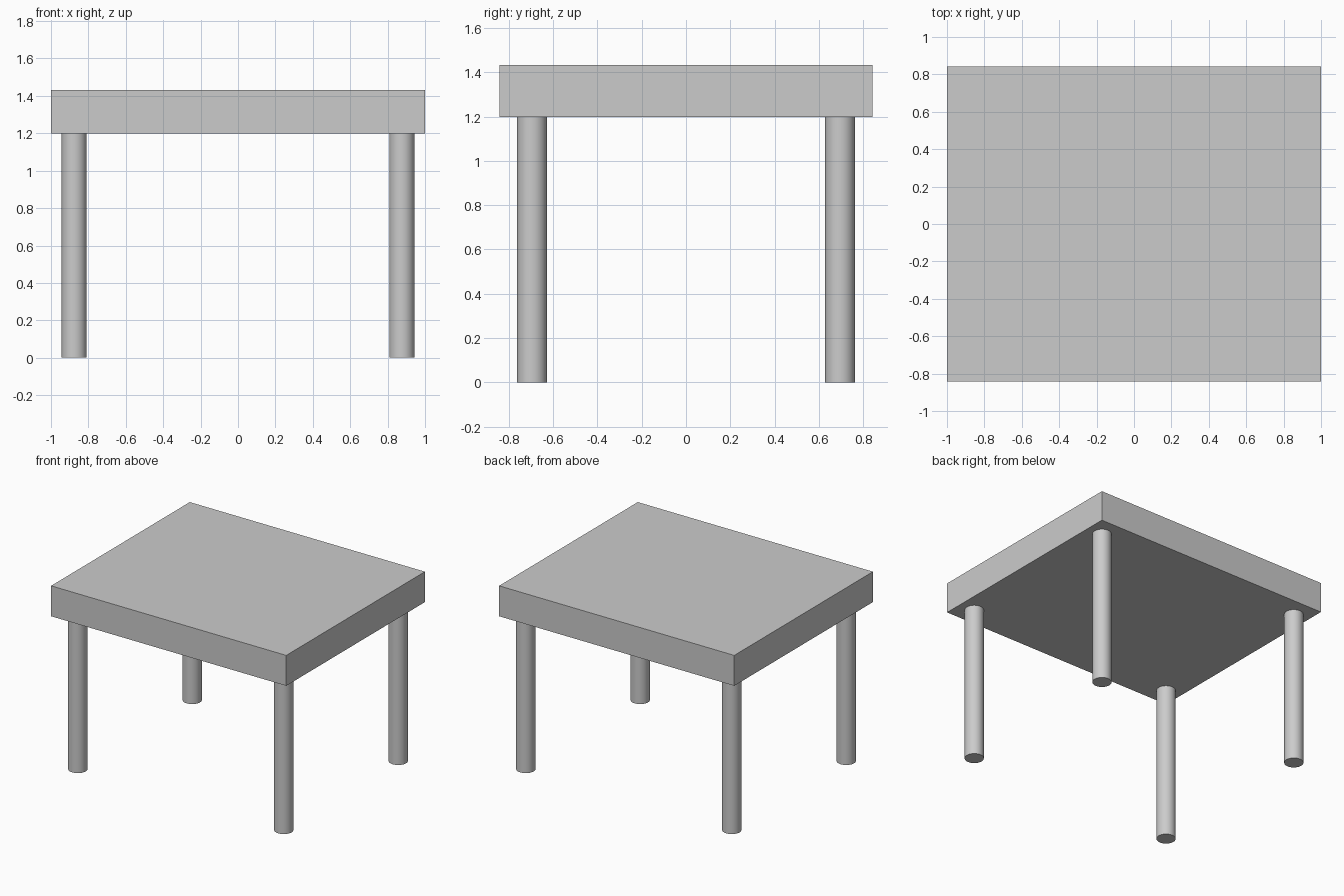
import bpy

if "Cube" in bpy.data.objects:
    bpy.data.objects.remove(bpy.data.objects["Cube"])

TOP_Z, UNDER_Z = 1.432, 1.198
LEG_X, LEG_Y, LEG_R = 0.876, 0.695, 0.067

# Tabletop slab
bpy.ops.mesh.primitive_cube_add(size=1, location=(0, 0, (TOP_Z + UNDER_Z) / 2))
top = bpy.context.object
top.name = "tabletop"
top.scale = (2.0, 1.685, TOP_Z - UNDER_Z)
bpy.ops.object.transform_apply(location=False, rotation=False, scale=True)


# Round legs, one near each corner
def add_leg(name, x, y):
    bpy.ops.mesh.primitive_cylinder_add(vertices=48, radius=LEG_R, depth=UNDER_Z,
                                        location=(x, y, UNDER_Z / 2))
    bpy.context.object.name = name
    bpy.ops.object.shade_smooth_by_angle()


for y_name, sy in (("front", -1), ("back", 1)):
    for x_name, sx in (("left", -1), ("right", 1)):
        add_leg(f"{y_name}_{x_name}_leg", sx * LEG_X, sy * LEG_Y)
